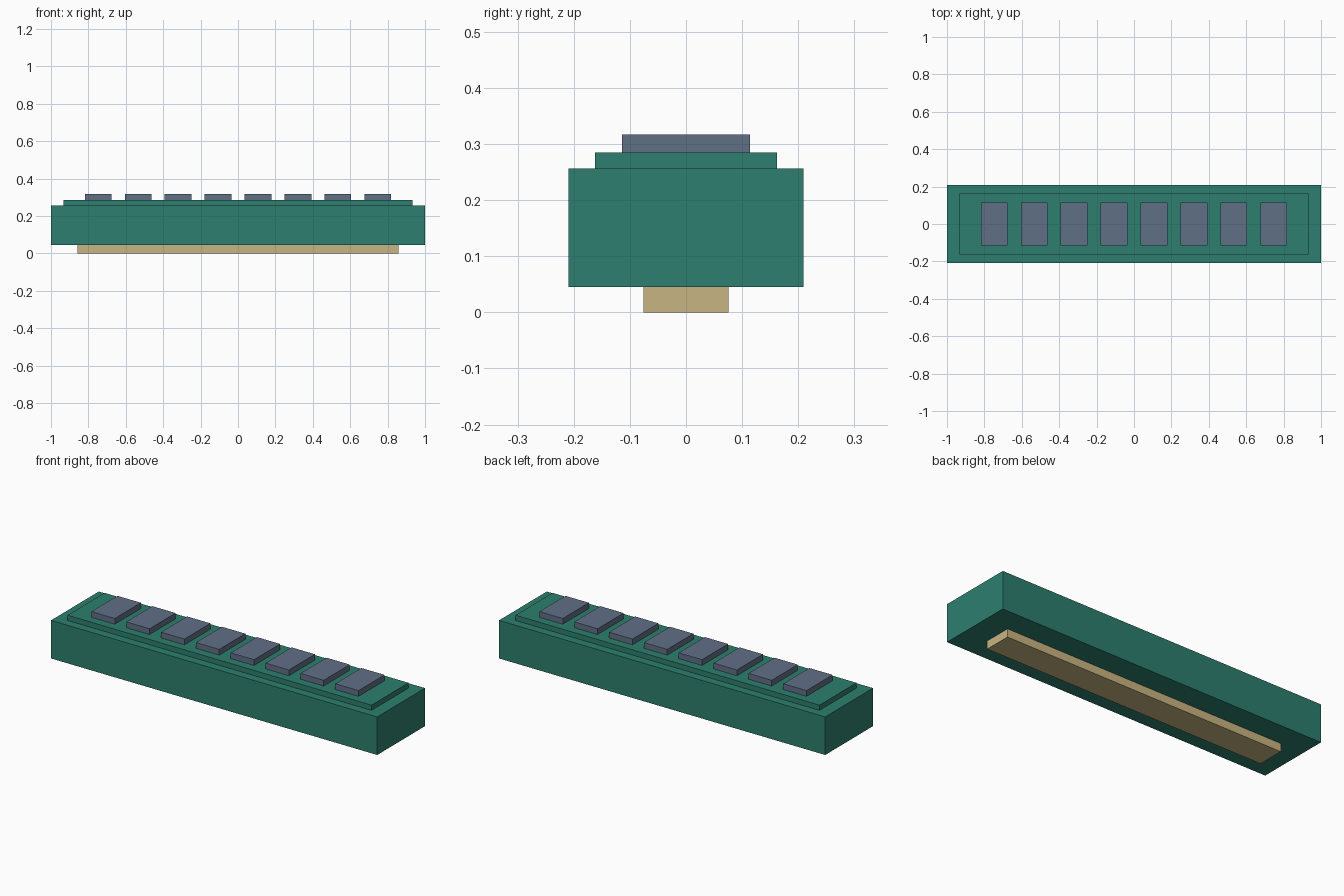
import bpy

cube = bpy.data.objects.get("Cube")
if cube:
    bpy.data.objects.remove(cube, do_unlink=True)


def make_material(name, rgb):
    mat = bpy.data.materials.new(name)
    mat.use_nodes = True
    colour = (*rgb, 1.0)
    mat.diffuse_color = colour
    mat.node_tree.nodes["Principled BSDF"].inputs["Base Color"].default_value = colour
    return mat


def make_block(name, width, depth, bottom, top, mat, x=0.0):
    bpy.ops.mesh.primitive_cube_add(size=1, location=(x, 0, (bottom + top) / 2))
    block = bpy.context.object
    block.name = name
    block.scale = (width, depth, top - bottom)
    bpy.ops.object.transform_apply(location=False, rotation=False, scale=True)
    block.data.materials.append(mat)
    return block


green = make_material("teal green", (0.026, 0.212, 0.156))
tan = make_material("sand tan", (0.584, 0.462, 0.223))
slate = make_material("slate blue", (0.117, 0.162, 0.238))

# Stacked housing: connector strip, main body, raised deck
make_block("base_strip", 1.718, 0.152, 0.0, 0.045, tan)
make_block("main_body", 2.0, 0.418, 0.045, 0.256, green)
make_block("top_deck", 1.864, 0.324, 0.256, 0.285, green)

# Row of evenly spaced keys
KEYS = 8
SPACING = 0.2135
for i in range(KEYS):
    x = (i - (KEYS - 1) / 2) * SPACING
    make_block(f"key_{i + 1}", 0.143, 0.228, 0.285, 0.317, slate, x)
